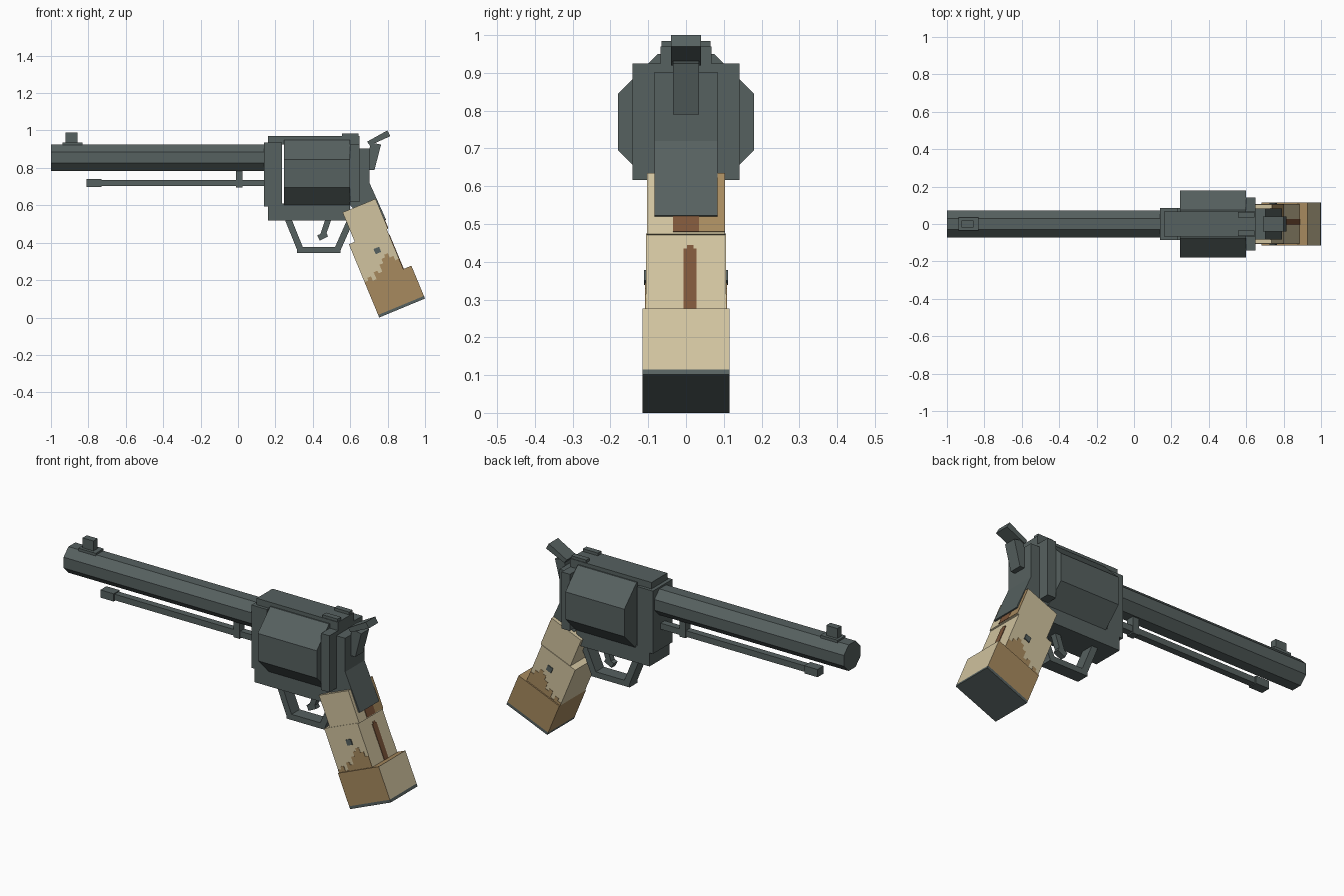
import bpy, bmesh, math
from mathutils import Matrix

cube = bpy.data.objects.get("Cube")
if cube:
    bpy.data.objects.remove(cube, do_unlink=True)


def material(name, rgb):
    m = bpy.data.materials.new(name)
    col = [(c / 255) ** 2.2 for c in rgb] + [1]
    m.use_nodes = True
    m.diffuse_color = col
    m.node_tree.nodes["Principled BSDF"].inputs["Base Color"].default_value = col
    return m


STEEL = material("gunmetal grey", (87, 97, 96))
BEIGE = material("bone beige", (208, 194, 158))
BROWN = material("worn brown", (166, 137, 95))
DARK = material("dark brown", (124, 86, 60))


def finish(name, bm, mat):
    bmesh.ops.recalc_face_normals(bm, faces=bm.faces)
    me = bpy.data.meshes.new(name)
    bm.to_mesh(me)
    bm.free()
    me.materials.append(mat)
    ob = bpy.data.objects.new(name, me)
    bpy.context.collection.objects.link(ob)
    return ob


def slab(name, pts, y0, y1, mat=STEEL):
    """Side profile in x, z extruded across y."""
    bm = bmesh.new()
    face = bm.faces.new([bm.verts.new((x, y0, z)) for x, z in pts])
    ext = bmesh.ops.extrude_face_region(bm, geom=[face])
    moved = [v for v in ext["geom"] if isinstance(v, bmesh.types.BMVert)]
    bmesh.ops.translate(bm, verts=moved, vec=(0, y1 - y0, 0))
    return finish(name, bm, mat)


def box(name, x0, x1, z0, z1, half, mid=0):
    return slab(name, [(x0, z0), (x1, z0), (x1, z1), (x0, z1)], mid - half, mid + half)


def octagon(name, x0, x1, z, apothem):
    bm = bmesh.new()
    r = apothem / math.cos(math.pi / 8)
    mat = (Matrix.Translation(((x0 + x1) / 2, 0, z))
           @ Matrix.Rotation(math.pi / 2, 4, "Y") @ Matrix.Rotation(math.pi / 8, 4, "Z"))
    bmesh.ops.create_cone(bm, cap_ends=True, segments=8, radius1=r, radius2=r,
                          depth=x1 - x0, matrix=mat)
    return finish(name, bm, STEEL)


def bar(name, p, q, thick, half):
    """Straight bar between two side-view points."""
    dx, dz = q[0] - p[0], q[1] - p[1]
    k = thick / 2 / math.hypot(dx, dz)
    ox, oz = -dz * k, dx * k
    slab(name, [(p[0] + ox, p[1] + oz), (q[0] + ox, q[1] + oz),
                (q[0] - ox, q[1] - oz), (p[0] - ox, p[1] - oz)], -half, half)


TILT = math.radians(22.5)


def grip_box(name, a0, a1, h0, h1, y0, y1, mat):
    """Box in the tilted frame of the grip: a runs backward, h runs up."""
    c, s = math.cos(TILT), math.sin(TILT)
    pts = [(0.755 + a * c - h * s, a * s + h * c)
           for a, h in ((a0, h0), (a1, h0), (a1, h1), (a0, h1))]
    return slab(name, pts, y0, y1, mat)


# Barrel, front sight and ejector rod
octagon("barrel", -1.0, 0.15, 0.855, 0.071)
box("front_sight_base", -0.937, -0.832, 0.92, 0.936, 0.034)
box("front_sight_post", -0.923, -0.857, 0.93, 0.99, 0.018)
box("ejector_rod", -0.74, 0.15, 0.702, 0.735, 0.018)
box("ejector_tip", -0.81, -0.73, 0.698, 0.74, 0.026)
box("ejector_bracket", -0.012, 0.025, 0.695, 0.79, 0.022)

# Frame around the cylinder
box("frame_front", 0.14, 0.235, 0.593, 0.935, 0.085)
box("frame_front_core", 0.16, 0.235, 0.52, 0.97, 0.068)
box("frame_bottom", 0.16, 0.60, 0.52, 0.61, 0.085)
box("top_strap", 0.16, 0.65, 0.925, 0.97, 0.068)
octagon("cylinder", 0.245, 0.60, 0.77, 0.18)
box("recoil_shield", 0.60, 0.65, 0.617, 0.925, 0.142)
box("frame_rear", 0.65, 0.703, 0.60, 0.903, 0.083)
for side, label in ((-1, "right"), (1, "left")):
    box("rear_sight_" + label, 0.555, 0.645, 0.955, 0.985, 0.015, side * 0.05)

# Tang sloping behind the grip
slab("tang", [(0.60, 0.60), (0.60, 0.72), (0.703, 0.72), (0.792, 0.522), (0.70, 0.50)],
     -0.083, 0.083)

# Hammer
slab("hammer", [(0.68, 0.79), (0.73, 0.79), (0.765, 0.925), (0.71, 0.935)], -0.034, 0.034)
slab("hammer_spur", [(0.69, 0.94), (0.798, 1.0), (0.815, 0.97), (0.705, 0.92)], -0.04, 0.04)

# Trigger and guard
bar("guard_front", (0.262, 0.54), (0.335, 0.36), 0.034, 0.035)
box("guard_bottom", 0.315, 0.547, 0.345, 0.376, 0.035)
bar("guard_rear", (0.53, 0.36), (0.61, 0.54), 0.034, 0.035)
bar("trigger", (0.485, 0.53), (0.452, 0.435), 0.03, 0.016)
bar("trigger_toe", (0.43, 0.425), (0.475, 0.447), 0.03, 0.016)

# Grip blocks
grip_box("grip_upper", 0.034, 0.225, 0.42, 0.594, -0.103, 0.103, BEIGE)
grip_box("grip_middle", 0.0, 0.218, 0.18, 0.424, -0.106, 0.106, BEIGE)
base = grip_box("grip_base", 0.0, 0.265, 0.015, 0.19, -0.115, 0.115, BROWN)
base.data.materials.append(BEIGE)
for f in base.data.polygons:
    if f.normal.x > 0.8:
        f.material_index = 1
grip_box("butt_plate", 0.0, 0.265, 0.0, 0.015, -0.115, 0.115, STEEL)

# Ragged wear and a screw on both grip sides
wear = (0.015, 0.03, 0.005, 0.045, 0.03, 0.07, 0.095, 0.11, 0.085, 0.06)
step = 0.218 / len(wear)
for side, label in ((-1, "right"), (1, "left")):
    y0, y1 = sorted((side * 0.105, side * 0.108))
    for i, h in enumerate(wear):
        grip_box(f"grip_wear_{label}_{i}", i * step, (i + 1) * step,
                 0.19, 0.19 + h, y0, y1, BROWN)
    y0, y1 = sorted((side * 0.10, side * 0.111))
    grip_box("grip_screw_" + label, 0.112, 0.144, 0.32, 0.35, y0, y1, STEEL)

# Painted marks on the back of the grip
grip_box("back_stripe", 0.216, 0.221, 0.19, 0.38, -0.006, 0.028, DARK)
grip_box("back_stripe_tip", 0.216, 0.221, 0.38, 0.39, 0.002, 0.02, DARK)
grip_box("back_gap", 0.223, 0.228, 0.425, 0.50, -0.035, 0.035, DARK)
grip_box("back_wear", 0.223, 0.227, 0.425, 0.594, 0.035, 0.103, BROWN)
